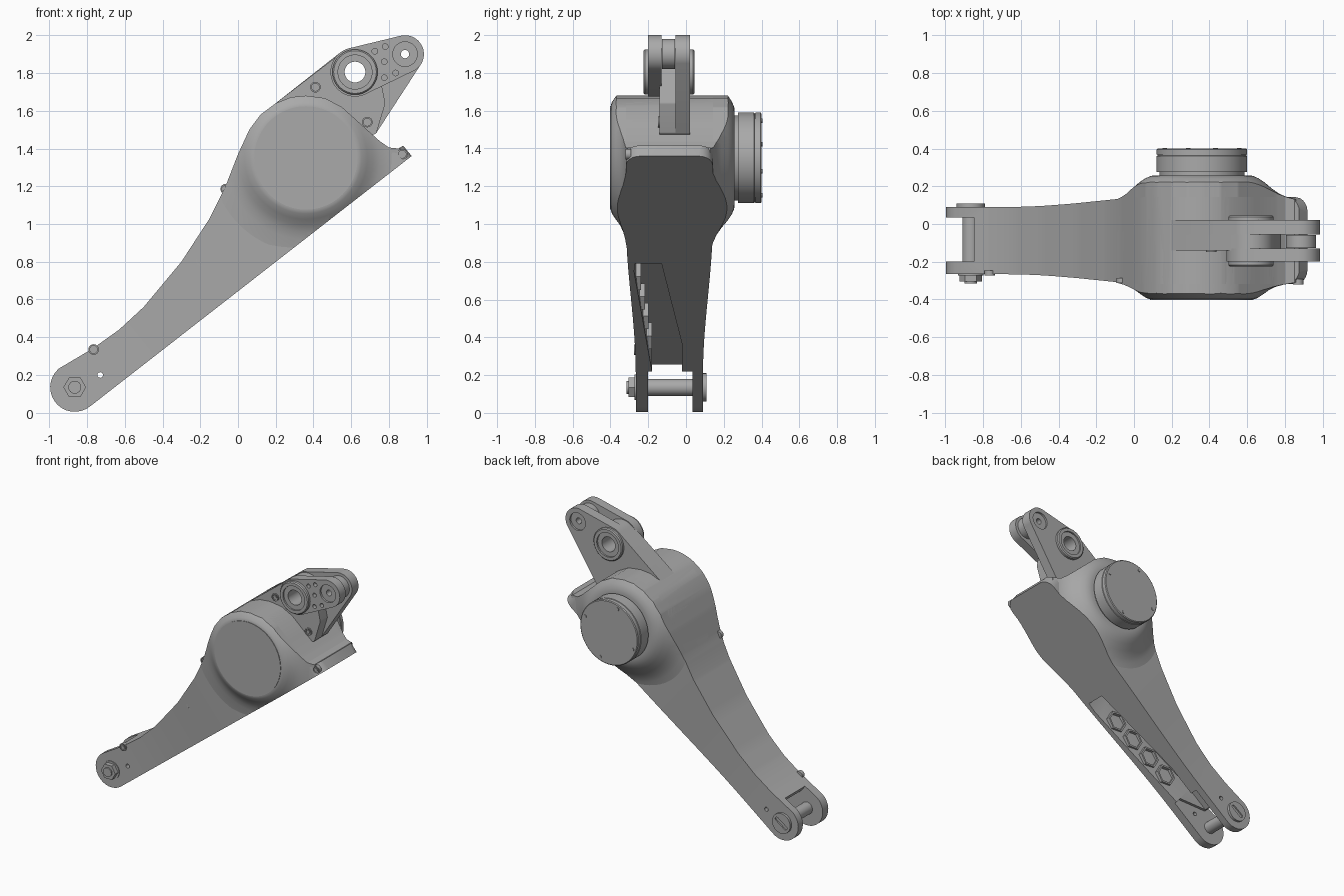
import bpy, bmesh, math
from mathutils import Vector
from mathutils.geometry import convex_hull_2d

if "Cube" in bpy.data.objects:
    bpy.data.objects.remove(bpy.data.objects["Cube"], do_unlink=True)


def material(name, value):
    m = bpy.data.materials.new(name)
    m.use_nodes = True
    m.diffuse_color = (value, value, value, 1)
    m.node_tree.nodes["Principled BSDF"].inputs["Base Color"].default_value = m.diffuse_color
    return m


GREY = material("machined grey", 0.4)


def finish(name, bm):
    bmesh.ops.recalc_face_normals(bm, faces=bm.faces)
    mesh = bpy.data.meshes.new(name)
    bm.to_mesh(mesh)
    bm.free()
    mesh.materials.append(GREY)
    ob = bpy.data.objects.new(name, mesh)
    bpy.context.collection.objects.link(ob)
    return ob


def loft(name, rings):
    """Closed solid through matching rings of points."""
    bm = bmesh.new()
    rows = [[bm.verts.new(p) for p in ring] for ring in rings]
    n = len(rows[0])
    for a, b in zip(rows, rows[1:]):
        for i in range(n):
            bm.faces.new((a[i], a[(i + 1) % n], b[(i + 1) % n], b[i]))
    bm.faces.new(rows[0])
    bm.faces.new(rows[-1])
    return finish(name, bm)


def prism(name, pts, y0, y1):
    return loft(name, [[(x, y, z) for x, z in pts] for y in (y0, y1)])


def circle(x, z, r, n=48):
    return [(x + r * math.cos(i * math.tau / n), z + r * math.sin(i * math.tau / n)) for i in range(n)]


def turned(name, x, z, profile, n=48):
    """Solid turned about the y direction, from (radius, y) pairs."""
    return loft(name, [[(px, y, pz) for px, pz in circle(x, z, r, n)] for r, y in profile])


def disc(name, x, z, r, y0, y1, n=48):
    return turned(name, x, z, [(r, y0), (r, y1)], n)


def hull(circles):
    pts = [Vector(p) for c in circles for p in circle(*c)]
    return [tuple(pts[i]) for i in convex_hull_2d(pts)]


def boolean(ob, cutter, op="DIFFERENCE", keep=False):
    mod = ob.modifiers.new(op, "BOOLEAN")
    mod.operation, mod.solver, mod.object = op, "EXACT", cutter
    bpy.context.view_layer.objects.active = ob
    bpy.ops.object.modifier_apply(modifier=mod.name)
    if not keep:
        bpy.data.objects.remove(cutter, do_unlink=True)


# Arm outline, and axes along and across its straight underside
PIN, HUB = (-0.865, 0.135), (0.36, 1.35)
START, END = Vector((-0.79, 0.03)), Vector((0.92, 1.36))
ALONG = (END - START).normalized()
ACROSS = Vector((-ALONG.y, ALONG.x))
LENGTH = (END - START).length
MID = -0.088

outline = [tuple(END), (0.875, 1.415), (0.85, 1.4), (0.8, 1.405), (0.75, 1.44), (0.65, 1.53),
           (0.55, 1.62), (0.46, 1.667), (0.36, 1.68), (0.28, 1.672), (0.2, 1.64), (0.12, 1.58),
           (0.06, 1.5), (0, 1.37), (-0.07, 1.19), (-0.15, 1.03), (-0.3, 0.8), (-0.5, 0.56),
           (-0.63, 0.44), (-0.77, 0.34)]
outline += [(PIN[0] + 0.13 * math.cos(math.radians(a)), PIN[1] + 0.13 * math.sin(math.radians(a)))
            for a in range(130, 311, 12)]


def half_width(t):
    s = min(max((t - 0.3) / 1.3, 0), 1)
    w = 0.178 + 0.052 * s * s * (3 - 2 * s)
    corner = min(max(t - (LENGTH - 0.08), 0), 0.08)
    return w - 0.08 + math.sqrt(0.08 ** 2 - corner ** 2)


# Main arm: sliced along its length, then widened towards the hub
arm = prism("arm_body", outline, -1, 1)
bm = bmesh.new()
bm.from_mesh(arm.data)
cuts = [0.2 + 0.1 * i for i in range(19)] + [LENGTH - c for c in (0.08, 0.05, 0.03, 0.015, 0.005)]
for t in cuts:
    p = START + ALONG * t
    bmesh.ops.bisect_plane(bm, geom=bm.verts[:] + bm.edges[:] + bm.faces[:],
                           plane_co=(p.x, 0, p.y), plane_no=(ALONG.x, 0, ALONG.y))
for v in bm.verts:
    t = (Vector((v.co.x, v.co.z)) - START).dot(ALONG)
    v.co.y = MID + math.copysign(half_width(t), v.co.y)
bm.to_mesh(arm.data)
bm.free()

# Fork gap at the low end
gap = [(-1.2, -0.2), (-0.545, -0.2), (-0.545, 0.22), (-0.58, 0.26), (-0.82, 0.255), (-0.88, 0.34), (-1.2, 0.5)]
boolean(arm, prism("gap_cutter", gap, -0.2, 0.035))

# Tapered pocket in the underside
slot = [(0.1, -0.18), (0.31, -0.18), (1.17, -0.275), (1.24, -0.27), (1.24, -0.13), (0.54, -0.02), (0.1, -0.02)]
rings = []
for depth in (-0.05, 0.19):
    pts = [(START + ALONG * t + ACROSS * depth, y) for t, y in slot]
    rings.append([(p.x, y, p.y) for p, y in pts])
boolean(arm, loft("pocket_cutter", rings))
boolean(arm, disc("hole_cutter", -0.73, 0.2, 0.015, -0.5, 0.5, 16))

# Hexagonal ribs on the pocket wall
for i, t in enumerate((0.5, 0.67, 0.84, 1.01)):
    p = START + ALONG * t + ACROSS * 0.09
    wall = -0.18 - 0.11 * (t - 0.31)
    rib = disc(f"pocket_rib_{i}", p.x, p.y, 0.08, wall - 0.02, wall + 0.02, 6)
    boolean(rib, disc("rib_cutter", p.x, p.y, 0.065, -0.5, 0.5, 6))

# Flared hub housing trimmed to the arm outline
hub = turned("hub_housing", *HUB, [
    (0.278, -0.398), (0.295, -0.392), (0.325, -0.372), (0.355, -0.35), (0.39, -0.333), (0.43, -0.322),
    (0.5, -0.31), (0.5, 0.13), (0.45, 0.143), (0.41, 0.16), (0.37, 0.188), (0.33, 0.222),
    (0.3, 0.242), (0.27, 0.255), (0.245, 0.258)], 96)
boolean(hub, prism("trim_cutter", outline, -0.6, 0.6), "INTERSECT")
disc("hub_cover", *HUB, 0.274, -0.402, -0.39, 96)

# Motor can behind the hub
turned("motor_can", *HUB, [(0.225, 0.2), (0.225, 0.275), (0.24, 0.275), (0.24, 0.36), (0.236, 0.362),
                           (0.236, 0.367), (0.24, 0.369), (0.24, 0.395), (0.234, 0.4)], 96)
for i in range(4):
    a = math.radians(20 + 90 * i)
    disc(f"motor_screw_{i}", HUB[0] + 0.21 * math.cos(a), HUB[1] + 0.21 * math.sin(a), 0.012, 0.39, 0.404, 12)

# Upper lug: back cheek, thick web and front link plate
BEARING, EYE = (0.62, 1.805), (0.885, 1.9)
foot = [(0.2, 1.63, 0.008), (0.72, 1.49, 0.015), (0.4, 1.4, 0.01)]
big, small = (*BEARING, 0.13), (*EYE, 0.1)
cheek = prism("back_cheek", hull([big, small] + foot), -0.055, 0.022)
web = prism("lug_web", hull([(*BEARING, 0.125), (0.76, 1.64, 0.02)] + foot), -0.14, -0.05)
link = prism("front_link", hull([big, small]), -0.2, -0.13)
roller = disc("roller", *EYE, 0.08, -0.128, -0.057)
bosses = turned("bearing_boss", *BEARING, [(0.113, -0.225), (0.12, -0.218), (0.12, 0.038), (0.113, 0.045)])
for y in (-0.225, 0.045):
    boolean(bosses, disc("recess_cutter", *BEARING, 0.09, y - 0.012, y + 0.012))
bore = disc("bore_cutter", *BEARING, 0.055, -0.5, 0.5)
eye_bore = disc("eye_cutter", *EYE, 0.022, -0.5, 0.5, 24)
for part in (cheek, web, link, bosses):
    boolean(part, bore, keep=True)
for part in (cheek, link, roller):
    boolean(part, eye_bore, keep=True)
for cutter in (bore, eye_bore):
    bpy.data.objects.remove(cutter, do_unlink=True)
for part, y in ((link, -0.2), (cheek, 0.022)):
    boolean(part, disc("eye_recess_cutter", *EYE, 0.065, y - 0.015, y + 0.015))
for x, z in ((0.775, 1.775), (0.835, 1.8), (0.775, 1.86), (0.78, 1.94), (0.725, 1.915)):
    boolean(link, disc("drill_cutter", x, z, 0.015, -0.22, -0.17, 16))

# Fork pin with hex nut and slotted head
disc("fork_pin", *PIN, 0.045, -0.25, 0.08, 32)
disc("pin_washer", *PIN, 0.068, -0.272, -0.26, 32)
disc("pin_nut", *PIN, 0.06, -0.305, -0.26, 6)
disc("pin_tip", *PIN, 0.034, -0.315, -0.29, 24)
head = disc("pin_head", *PIN, 0.075, 0.08, 0.108)
bar = hull([(PIN[0] - 0.035, PIN[1] - 0.025, 0.014), (PIN[0] + 0.035, PIN[1] + 0.025, 0.014)])
boolean(head, prism("head_slot_cutter", bar, 0.098, 0.2))

# Counterbored screws along the front edges
for i, (x, z, y) in enumerate(((-0.765, 0.335, -0.266), (-0.195, 0.805, -0.283), (-0.065, 1.185, -0.305),
                               (0.41, 1.725, -0.14), (0.685, 1.54, -0.14), (0.87, 1.37, -0.312))):
    ring = disc(f"screw_collar_{i}", x, z, 0.028, y - 0.008, y + 0.02, 24)
    boolean(ring, disc("socket_cutter", x, z, 0.02, y - 0.05, y, 24))
    disc(f"screw_{i}", x, z, 0.012, y - 0.006, y + 0.015, 6)

# Smooth curved faces, sharp edges kept
bpy.ops.object.select_all(action="DESELECT")
for ob in bpy.context.collection.objects:
    if ob.type == "MESH":
        ob.select_set(True)
        bpy.context.view_layer.objects.active = ob
bpy.ops.object.shade_smooth_by_angle(angle=math.radians(28))
